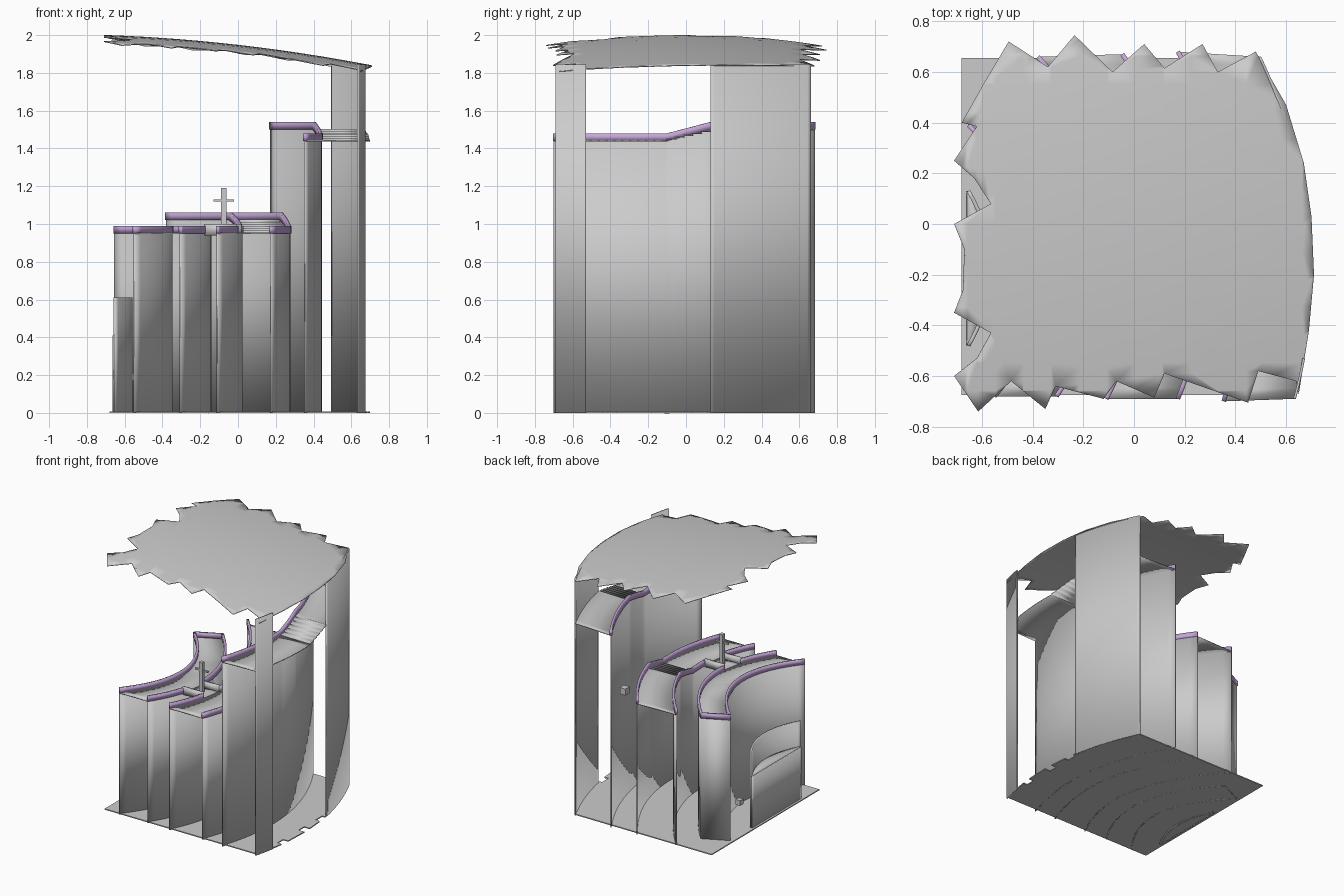
import bpy, bmesh
from mathutils import Vector

if "Cube" in bpy.data.objects:
    bpy.data.objects.remove(bpy.data.objects["Cube"])

purple = bpy.data.materials.new("rim_purple")
purple.diffuse_color = (0.55, 0.38, 0.68, 1)
purple.use_nodes = True
purple.node_tree.nodes["Principled BSDF"].inputs["Base Color"].default_value = purple.diffuse_color
Y_LO, Y_HI, STEPS = -0.10, 0.13, 6      # stair zone along y


def make(name, bm, thick=0.0, mat=None, smooth=True):
    me = bpy.data.meshes.new(name)
    bmesh.ops.recalc_face_normals(bm, faces=bm.faces)
    bm.to_mesh(me)
    bm.free()
    ob = bpy.data.objects.new(name, me)
    bpy.context.collection.objects.link(ob)
    if mat:
        me.materials.append(mat)
    if thick:
        m = ob.modifiers.new("thickness", 'SOLIDIFY')
        m.thickness, m.offset = thick, 0
    if smooth:
        bpy.context.view_layer.objects.active = ob
        ob.select_set(True)
        bpy.ops.object.shade_smooth_by_angle(angle=0.5)
        ob.select_set(False)
    return ob


def ribbon(name, a, b, thick=0.008, mat=None):
    """Strip of quads between two point rows."""
    bm = bmesh.new()
    va = [bm.verts.new(p) for p in a]
    vb = [bm.verts.new(p) for p in b]
    for i in range(len(a) - 1):
        bm.faces.new((va[i], va[i + 1], vb[i + 1], vb[i]))
    return make(name, bm, thick, mat)


def box(name, loc, size):
    bm = bmesh.new()
    bmesh.ops.create_cube(bm, size=1)
    for v in bm.verts:
        v.co = Vector(loc) + Vector(c * s for c, s in zip(v.co, size))
    return make(name, bm, smooth=False)


def spread(y0, y1, n=28):
    return [y0 + (y1 - y0) * i / n for i in range(n + 1)]


class Curve:
    """Plan curve bulging to +x, running from the front end to the back end."""
    def __init__(self, bulge, k, y0, y1):
        self.b, self.k, self.y0, self.y1 = bulge, k, y0, y1

    def x(self, y):
        return self.b - self.k * (y + 0.2) ** 2

    def at(self, t):
        y = self.y0 + (self.y1 - self.y0) * t
        return self.x(y), y

    def wall(self, name, zf, z0=0.0, thick=0.008, mat=None, span=None):
        y0, y1 = span or (self.y0, self.y1)
        ys = sorted(set(spread(y0, y1) + [y for y in (Y_LO, Y_HI) if y0 < y < y1]))
        low = z0 if callable(z0) else (lambda y: z0)
        ribbon(name, [(self.x(y), y, low(y)) for y in ys],
               [(self.x(y), y, zf(y)) for y in ys], thick, mat)


def ramp(lo, hi):
    return lambda y: lo + (hi - lo) * min(1, max(0, (y - Y_LO) / (Y_HI - Y_LO)))


def terrace(name, inner, outer, lo, hi):
    """Floor between two curves, with steps where the level changes."""
    rows = [(y, lo) for y in spread(inner.y0, Y_LO, 14)]
    for i in range(STEPS if hi > lo else 0):
        y = Y_LO + (Y_HI - Y_LO) * i / (STEPS - 1)
        rows += [(y, lo + (hi - lo) * i / STEPS), (y, lo + (hi - lo) * (i + 1) / STEPS)]
    rows += [(y, hi) for y in spread(Y_HI, inner.y1, 14)]
    clean = [r for i, r in enumerate(rows) if i == 0 or r != rows[i - 1]]
    a, b = [], []
    for y, z in clean:
        ox, oy = outer.at((y - inner.y0) / (inner.y1 - inner.y0))
        a.append((inner.x(y), y, z))
        b.append((ox, oy, z))
    ribbon(name, a, b, 0.008)


# plan curves, from the stage outwards
w1 = Curve(-0.35, 0.87, -0.68, 0.39)
w2 = Curve(-0.145, 0.70, -0.68, 0.48)
w3 = Curve(0.02, 0.54, -0.69, 0.66)
w4 = Curve(0.275, 0.425, -0.69, 0.67)
w5 = Curve(0.44, 0.345, -0.70, 0.68)
shell = Curve(0.70, 0.275, -0.69, 0.66)

flat, mid, high = ramp(0.95, 0.95), ramp(0.95, 1.02), ramp(1.44, 1.50)
gap = (-0.42, -0.26)                     # bridge opening
for name, c, zf, cut in (("lower_inner", w1, flat, 0), ("lower_outer", w2, flat, 1),
                         ("middle_inner", w3, mid, 1), ("middle_outer", w4, mid, 0),
                         ("upper_inner", w5, high, 0)):
    c.wall(name + "_wall", zf)
    spans = [(c.y0, gap[0]), (gap[1], c.y1)] if cut else [(c.y0, c.y1)]
    for i, s in enumerate(spans):
        c.wall(f"{name}_rim_{i}", lambda y, f=zf: f(y) + 0.04, zf, 0.018, purple, s)

# terrace floors
terrace("lower_terrace", w1, w2, 0.95, 0.95)
terrace("middle_terrace", w3, w4, 0.95, 1.02)
terrace("upper_terrace", w5, shell, 1.44, 1.50)

# closed back end of the lower terrace
a, b = w1.at(1), w2.at(1)
ribbon("lower_end_wall", [(*a, 0), (*b, 0)], [(*a, 0.95), (*b, 0.95)])
ribbon("lower_end_rim", [(*a, 0.95), (*b, 0.95)], [(*a, 0.99), (*b, 0.99)], 0.018, purple)

# bridge between lower and middle terraces, with side parapets
ys = spread(*gap, 4)
ribbon("bridge", [(w2.x(y), y, 0.95) for y in ys], [(w3.x(y), y, 0.95) for y in ys])
for side, y in zip(("front", "back"), gap):
    p, q = (w2.x(y), y), (w3.x(y), y)
    ribbon(f"bridge_parapet_{side}", [(*p, 0.94), (*q, 0.94)], [(*p, 1.0), (*q, 1.0)], 0.018)

# cross-shaped stand on the bridge
box("stand_post", (-0.075, -0.34, 1.07), (0.03, 0.03, 0.24))
box("stand_bar", (-0.075, -0.34, 1.125), (0.11, 0.015, 0.012))

# tall outer shell, open in the middle
shell.wall("shell_front", lambda y: 1.845, span=(-0.69, -0.53), thick=0.01)
shell.wall("shell_back", lambda y: 1.845, span=(0.13, 0.66), thick=0.01)

# stage: curved back wall, raised floor and riser
stage = Curve(-0.565, 0.95, -0.48, 0.13)
st = spread(-0.48, 0.13)
sx = lambda y: -0.565 - 0.95 * (y + 0.175) ** 2
ribbon("stage_wall", [(sx(y), y, 0) for y in st], [(sx(y), y, 0.61) for y in st], 0.015)
ribbon("stage_floor", [(sx(y), y, 0.41) for y in st], [(-0.66, y, 0.41) for y in st])
ribbon("stage_riser", [(-0.66, y, 0) for y in st], [(-0.66, y, 0.41) for y in st])

# small hanging boxes
box("box_upper", (0.18, 0.50, 1.0), (0.05, 0.05, 0.05))
box("box_lower", (-0.56, 0.14, 0.19), (0.04, 0.04, 0.04))

# floor plate with notched doorway edge
pts = [(-0.68, -0.675)] + [(shell.x(y), y) for y in spread(-0.675, -0.44, 5)]
for y0, y1 in ((-0.44, -0.37), (-0.18, -0.11), (0.03, 0.11)):
    pts += [(shell.x(y0), y0), (0.65, y0), (0.65, y1), (shell.x(y1), y1)]
pts += [(shell.x(y), y) for y in spread(0.13, 0.655, 10)] + [(-0.68, 0.655)]
bm = bmesh.new()
uniq = [p for i, p in enumerate(pts) if i == 0 or p != pts[i - 1]]
f = bm.faces.new([bm.verts.new((x, y, 0)) for x, y in uniq])
r = bmesh.ops.extrude_face_region(bm, geom=[f])
for v in r["geom"]:
    if isinstance(v, bmesh.types.BMVert):
        v.co.z = 0.008
bmesh.ops.triangulate(bm, faces=bm.faces)
make("floor", bm, smooth=False)

# jagged curved roof
outline = [(-.71, .25), (-.62, .385), (-.68, .40), (-.59, .56), (-.495, .72), (-.34, .62),
           (-.235, .745), (-.085, .60), (.04, .71), (.12, .615), (.27, .71), (.33, .60),
           (.48, .68), (.60, .47), (.67, .24), (.70, .03), (.71, -.2), (.69, -.42),
           (.65, -.67), (.64, -.62), (.49, -.58), (.45, -.705), (.12, -.59), (.08, -.685),
           (-.07, -.62), (-.12, -.69), (-.31, -.64), (-.35, -.73), (-.485, -.62),
           (-.615, -.74), (-.71, -.60), (-.62, -.53), (-.565, -.43), (-.71, -.35),
           (-.675, -.26), (-.67, -.10), (-.71, 0), (-.565, .08), (-.63, .18)]
bm = bmesh.new()
bm.faces.new([bm.verts.new((x, y, 0)) for x, y in outline])
bmesh.ops.triangulate(bm, faces=bm.faces)
for i in range(-6, 7):
    for n in ((1, 0, 0), (0, 1, 0)):
        bmesh.ops.bisect_plane(bm, geom=bm.verts[:] + bm.edges[:] + bm.faces[:],
                               plane_co=Vector(n) * (i * 0.11 + 0.003), plane_no=n)
for v in bm.verts:
    u = v.co.x + 0.7
    v.co.z = 1.998 - 0.035 * u - 0.056 * u * u - 0.09 * v.co.y ** 2
make("roof", bm, 0.005)
